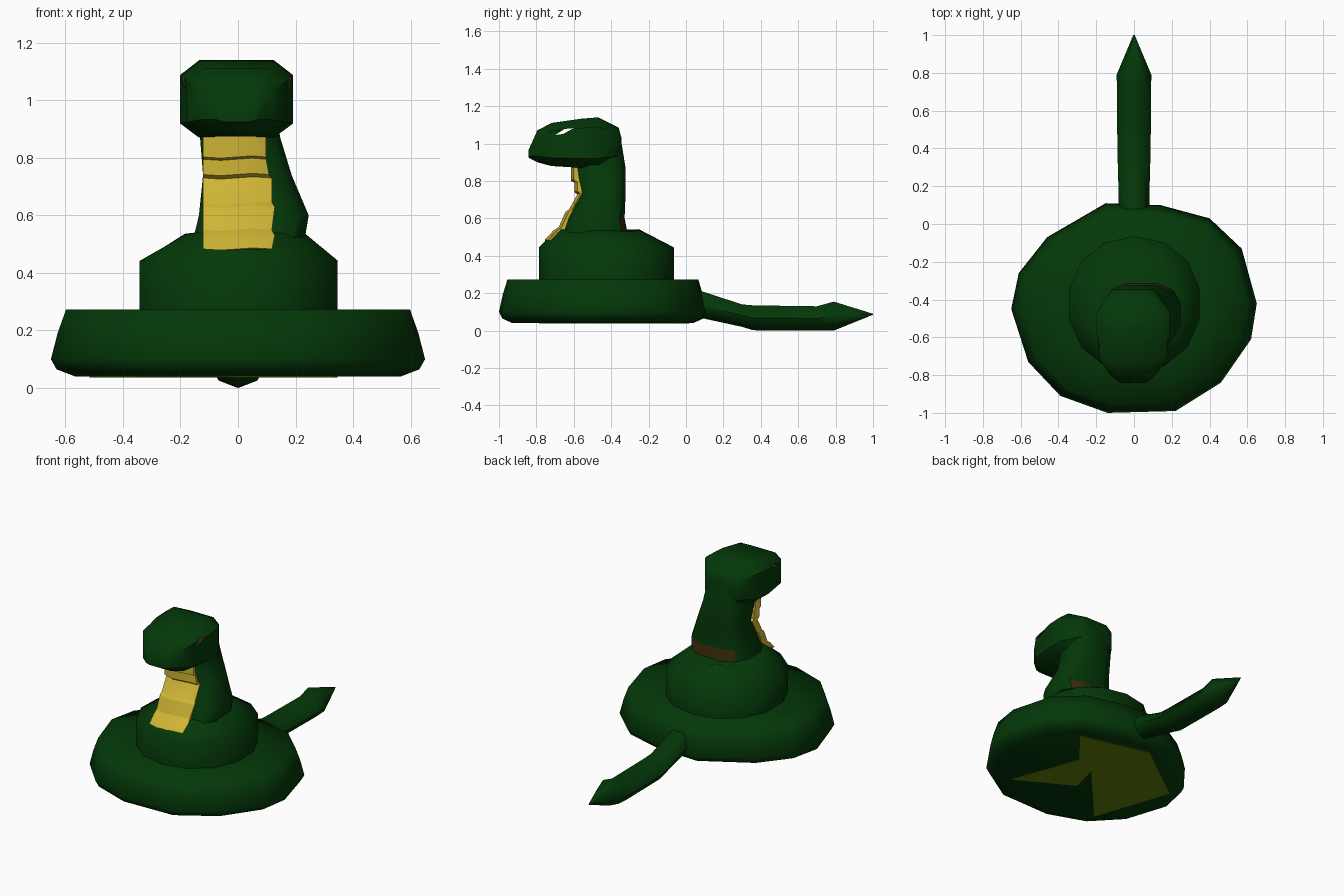
import bpy, bmesh, math, random
from mathutils import Vector

if "Cube" in bpy.data.objects:
    bpy.data.objects.remove(bpy.data.objects["Cube"])

random.seed(4)


def material(name, rgb):
    m = bpy.data.materials.new(name)
    m.diffuse_color = (*rgb, 1)
    m.use_nodes = True
    m.node_tree.nodes["Principled BSDF"].inputs["Base Color"].default_value = m.diffuse_color
    return m


GREEN = material("dark green", (0.0012, 0.040, 0.0025))
YELLOW = material("belly yellow", (0.62, 0.46, 0.035))
OLIVE = material("olive", (0.115, 0.22, 0.002))
BROWN = material("dark brown", (0.042, 0.026, 0.003))


def loft(name, rings, mat, smooth=40):
    """Skin a closed shape through rings holding equal numbers of points."""
    bm = bmesh.new()
    loops = [[bm.verts.new(p) for p in ring] for ring in rings]
    n = len(loops[0])
    for a, b in zip(loops, loops[1:]):
        for i in range(n):
            j = (i + 1) % n
            bm.faces.new((a[i], a[j], b[j], b[i]))
    bm.faces.new(loops[0][::-1])
    bm.faces.new(loops[-1])
    bmesh.ops.recalc_face_normals(bm, faces=bm.faces)
    me = bpy.data.meshes.new(name)
    bm.to_mesh(me)
    bm.free()
    me.materials.append(mat)
    ob = bpy.data.objects.new(name, me)
    bpy.context.collection.objects.link(ob)
    if smooth:
        bpy.ops.object.select_all(action='DESELECT')
        ob.select_set(True)
        bpy.context.view_layer.objects.active = ob
        bpy.ops.object.shade_smooth_by_angle(angle=math.radians(smooth))
    return ob


def boxy_ring(x0, x1, y0, y1, z, n=12, power=0.65, jitter=0.0):
    """Horizontal rounded-box ring between the given limits."""
    pts = []
    for i in range(n):
        a = 2 * math.pi * (i + 0.5) / n
        c, s = math.cos(a), math.sin(a)
        px = math.copysign(abs(c) ** power, c)
        py = math.copysign(abs(s) ** power, s)
        pts.append(((x0 + x1) / 2 + px * (x1 - x0) / 2,
                    (y0 + y1) / 2 + py * (y1 - y0) / 2,
                    z + random.uniform(-jitter, jitter)))
    return pts


# Wide bottom coil
outline = [(.65, -.42), (.62, -.61), (.46, -.84), (.22, -.99), (-.14, -1.0),
           (-.39, -.91), (-.56, -.73), (-.65, -.45), (-.61, -.26), (-.46, -.07),
           (-.15, .11), (.14, .10), (.40, .03), (.57, -.13)]


def coil_ring(s, z):
    return [(x * s, -.44 + (y + .44) * s, z) for x, y in outline]


loft("bottom_coil", [coil_ring(.87, .04), coil_ring(.97, .065), coil_ring(1, .10),
                     coil_ring(.965, .19), coil_ring(.92, .272),
                     coil_ring(.50, .27)], GREEN, 80)

# Light patch under the bottom coil
patch = [(-.46, 0), (-.03, .2), (0, .49), (.4, .25), (.48, -.25),
         (0, -.49), (.03, .06), (-.07, -.11)]
r = math.sqrt(0.5)
loft("underside_patch", [[((v - u) * r, -.44 + (u + v) * r, z) for u, v in patch]
                         for z in (.037, .042)], OLIVE, 0)

# Upper coil with a sloping shoulder
loft("upper_coil", [boxy_ring(-.35, .355, -.785, -.065, .25, 14, .95),
                    boxy_ring(-.35, .355, -.785, -.065, .44, 14, .95, .008),
                    boxy_ring(-.19, .24, -.69, -.23, .535, 14, .95, .008)], GREEN, 80)

# Neck, leaning and bulging to one side, with a brown stain low on its back
neck = loft("neck", [boxy_ring(-.17, .23, -.67, -.30, .48),
                     boxy_ring(-.14, .25, -.63, -.325, .60),
                     boxy_ring(-.125, .19, -.56, -.32, .74),
                     boxy_ring(-.135, .15, -.595, -.32, .87),
                     boxy_ring(-.12, .12, -.57, -.345, 1.02)], GREEN)
neck.data.materials.append(BROWN)
for f in neck.data.polygons:
    if f.center.z < .58 and f.normal.y > .5:
        f.material_index = 1

# Belly plate with overlapping scale rows, its foot resting on the coil
rows = [(.483, -.755, 0), (.53, -.71, .01), (.55, -.68, 0), (.63, -.645, .01),
        (.645, -.625, 0), (.73, -.578, 0), (.742, -.595, -.01), (.795, -.595, -.02),
        (.803, -.614, -.02), (.885, -.616, -.02)]
belly = []
for z, y, dx in rows:
    belly.append([(-.115, y + .06, z), (-.122, y + .014, z), (-.06, y, z - .004),
                  (.05, y, z + .004), (.118 + dx, y + .014, z), (.11 + dx, y + .06, z)])
loft("belly", belly, YELLOW, 25)


# Head, made from octagon sections running front to back
def head_ring(y, z0, z1, w):
    k, h = w * .66, (z1 - z0) * .19
    return [(x - .005, y, z) for x, z in
            ((-k, z0), (k, z0), (w, z0 + h), (w, z1 - h),
             (k, z1), (-k, z1), (-w, z1 - h), (-w, z0 + h))]


head = loft("head", [head_ring(-.842, .925, .965, .07), head_ring(-.795, .90, 1.07, .125),
                     head_ring(-.72, .88, 1.11, .175), head_ring(-.56, .87, 1.133, .197),
                     head_ring(-.47, .87, 1.14, .195), head_ring(-.36, .90, 1.085, .12),
                     head_ring(-.345, .95, 1.03, .10)], GREEN)

# Slanted eye slots cut across the head
slot = [(-.70, 1.045), (-.655, 1.052), (-.60, 1.083), (-.65, 1.078)]
cutter = loft("eye_cutter", [[(x, y, z) for y, z in slot] for x in (-.4, .4)], BROWN, 0)
cutter.hide_render = True
head.data.materials.append(BROWN)
mod = head.modifiers.new("eyes", 'BOOLEAN')
mod.object, mod.operation, mod.solver = cutter, 'DIFFERENCE', 'EXACT'
mod.material_mode = 'TRANSFER'
bpy.context.view_layer.objects.active = head
bpy.ops.object.modifier_apply(modifier=mod.name)
bpy.data.objects.remove(cutter)


# Tail, dropping off the coil and ending in a point
def tail_ring(y, z0, z1, w):
    m, q = (z0 + z1) / 2, (z1 - z0) * .2
    return [(0, y, z0), (w * .75, y, z0 + q), (w, y, m), (w * .5, y, z1),
            (-w * .5, y, z1), (-w, y, m), (-w * .75, y, z0 + q)]


loft("tail", [tail_ring(-.05, .09, .268, .07), tail_ring(.07, .07, .215, .08),
              tail_ring(.30, .02, .14, .085), tail_ring(.36, .002, .135, .088),
              tail_ring(.70, 0, .13, .09), tail_ring(.79, 0, .155, .092),
              tail_ring(1.0, .085, .09, .004)], GREEN, 60)
